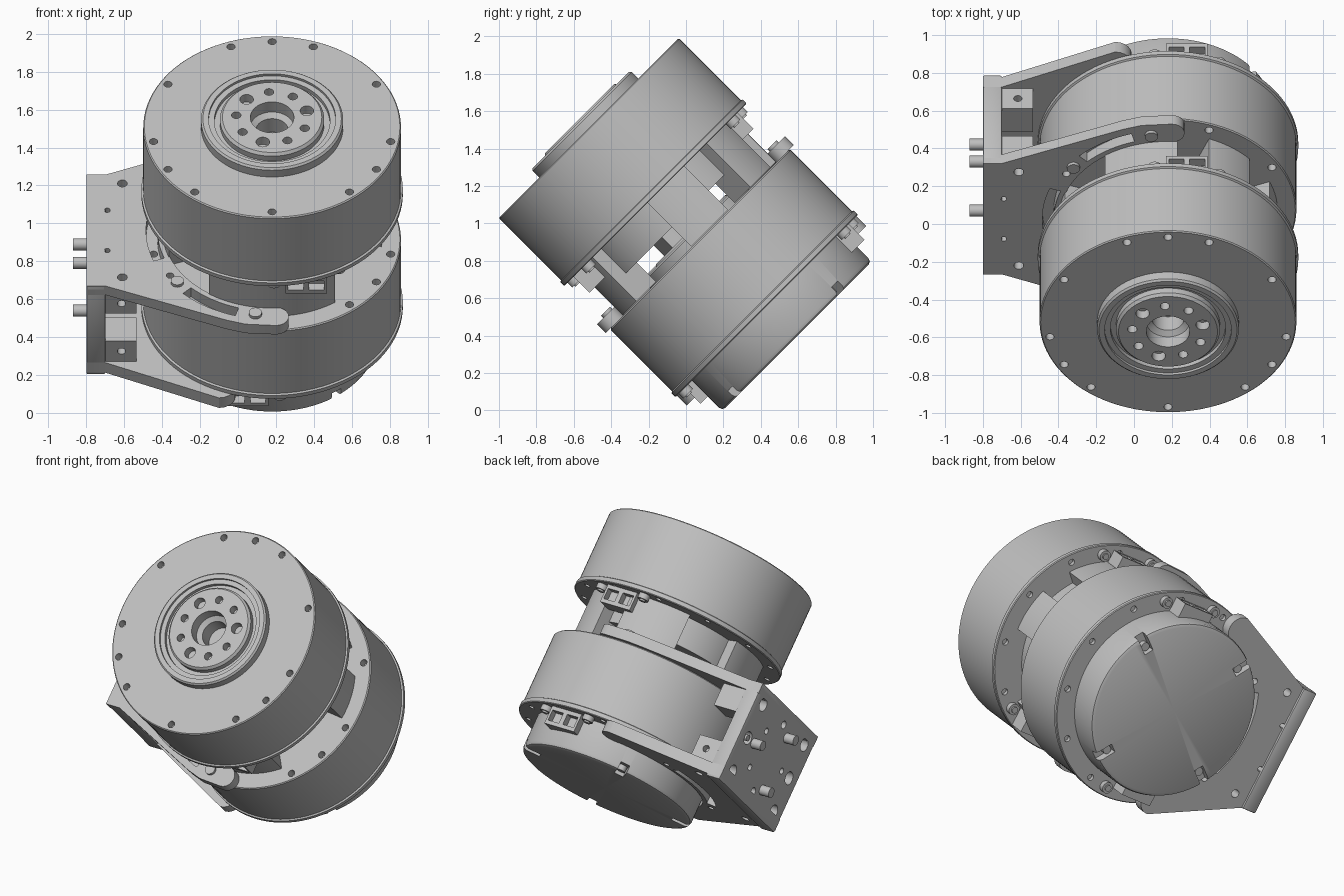
import bpy, bmesh
from math import sin, cos, radians, pi
from mathutils import Vector, Matrix

cube = bpy.data.objects.get("Cube")
if cube:
    bpy.data.objects.remove(cube, do_unlink=True)

grey = bpy.data.materials.new("machined_grey")
grey.use_nodes = True
grey.diffuse_color = (0.52, 0.52, 0.52, 1)
grey.node_tree.nodes["Principled BSDF"].inputs["Base Color"].default_value = grey.diffuse_color

# Local frame: z runs along the tilted drive axis, x and y lie across it
FRAME = Matrix.Translation((0.18, 0.495, 0.495)) @ Matrix.Rotation(pi / 4, 4, 'X')
LOW, HIGH = 0.09, 0.93          # underside of each motor's flange


def circle(r, x=0, y=0, n=20):
    return [(x + r * cos(2 * pi * i / n), y + r * sin(2 * pi * i / n)) for i in range(n)]


def polar(r, deg):
    return r * cos(radians(deg)), r * sin(radians(deg))


def arc(r, a0, a1, n=24):
    return [polar(r, a0 + (a1 - a0) * i / n) for i in range(n + 1)]


def ring_sector(r0, r1, a0, a1):
    return arc(r1, a0, a1) + arc(r0, a1, a0)


def rect(x0, x1, y0, y1):
    return [(x0, y0), (x1, y0), (x1, y1), (x0, y1)]


def prism(bm, pts, z0, z1):
    """Extrude a flat outline between two heights."""
    face = bm.faces.new([bm.verts.new((x, y, z0)) for x, y in pts])
    top = bmesh.ops.extrude_face_region(bm, geom=[face])["geom"]
    new = [v for v in top if isinstance(v, bmesh.types.BMVert)]
    bmesh.ops.translate(bm, verts=new, vec=(0, 0, z1 - z0))
    return new


def x_prism(bm, r, y, z, x0, x1):
    """Round bar lying along x."""
    n = set(bm.verts)
    prism(bm, circle(r), x0, x1)
    for v in set(bm.verts) - n:
        a, b, c = v.co
        v.co = Vector((c, y + a, z + b))


def lathe(bm, profile, n=96):
    verts = [bm.verts.new((r, 0, z)) for r, z in profile]
    edges = [bm.edges.new(p) for p in zip(verts, verts[1:])]
    bmesh.ops.spin(bm, geom=verts + edges, cent=(0, 0, 0), axis=(0, 0, 1),
                   angle=2 * pi, steps=n, use_merge=True)
    bmesh.ops.remove_doubles(bm, verts=bm.verts[:], dist=1e-5)


def finish(name, bm, cutter=None, bevel=0):
    """Make the object, cut its holes, bevel and shade it."""
    def obj(label, b):
        bmesh.ops.recalc_face_normals(b, faces=b.faces[:])
        me = bpy.data.meshes.new(label)
        b.to_mesh(me)
        b.free()
        o = bpy.data.objects.new(label, me)
        bpy.context.collection.objects.link(o)
        o.matrix_world = FRAME
        return o
    ob = obj(name, bm)
    ob.data.materials.append(grey)
    tool = None
    if bevel:
        m = ob.modifiers.new("edge", 'BEVEL')
        m.width, m.segments = bevel, 2
    if cutter:
        tool = obj(name + "_cutter", cutter)
        tool.hide_render = True
        m = ob.modifiers.new("holes", 'BOOLEAN')
        m.operation, m.solver, m.object = 'DIFFERENCE', 'EXACT', tool
    if ob.modifiers:
        bpy.context.view_layer.update()
        ev = ob.evaluated_get(bpy.context.evaluated_depsgraph_get())
        me = bpy.data.meshes.new_from_object(ev)
        ob.modifiers.clear()
        ob.data = me
    if tool:
        bpy.data.objects.remove(tool, do_unlink=True)
    ob.data.shade_smooth()
    ob.data.set_sharp_from_angle(angle=radians(30))
    return ob


# Motor housings: drum, flange, output boss with groove and bore
for name, base in (("lower", LOW), ("upper", HIGH)):
    bm, cut = bmesh.new(), bmesh.new()
    shape = [(0, .38), (.085, .38), (.085, .48), (.115, .5), (.115, .575), (.262, .575),
             (.275, .56), (.275, .525), (.305, .525), (.305, .55), (.335, .55), (.335, .565),
             (.365, .565), (.375, .555), (.375, .505), (.674, .505), (.68, .499), (.68, .035),
             (.69, .03), (.69, .005), (.685, 0), (0, 0)]
    lathe(bm, [(r, base + z) for r, z in shape])
    for a in (90, 70, 30, -10, -30, -50, -90):
        for b in {a, 180 - a} if abs(a) != 90 else {a}:
            prism(cut, circle(.022, *polar(.635, b)), base + .45, base + .55)
    for i in range(12):
        prism(cut, circle(.02, *polar(.635, 15 + 30 * i)), base - .05, base + .025)
    for i in range(9):
        r = .036 if i % 3 == 0 else .025
        prism(cut, circle(r, *polar(.19, 15 + 40 * i)), base + .52, base + .65)
    finish(name + "_motor_housing", bm, cut)

    # Flange screws and cable connectors
    bm = bmesh.new()
    for x, side in ((.1, 1), (-.13 if base == LOW else .18, -1)):
        for dx in (-.17, .17):
            y = side * (.63 ** 2 - (x + dx) ** 2) ** .5
            prism(bm, circle(.036, x + dx, y), base - .035, base)
            prism(bm, circle(.02, x + dx, y), base - .045, base - .035)
    finish(name + "_flange_screws", bm)
    bm, cut = bmesh.new(), bmesh.new()
    for x, side in ((.1, 1), (-.13 if base == LOW else .18, -1)):
        ys = sorted((side * .5, side * .62))
        prism(bm, rect(x - .11, x + .11, *ys), base - .12, base)
        for dx in (-.055, .055):
            ys = sorted((side * .57, side * .7))
            prism(cut, rect(x + dx - .04, x + dx + .04, *ys), base - .095, base - .025)
    finish(name + "_connectors", bm, cut)

# Rear cover of the lower motor with four screw notches
bm, cut, screws = bmesh.new(), bmesh.new(), bmesh.new()
lathe(bm, [(0, LOW + .01), (.565, LOW + .01), (.565, -.115), (.558, -.132), (.54, -.14), (0, -.14)])
for a in (37, 127, 217, 307):
    ux, uy = polar(1, a)
    prism(cut, [(ux * r - uy * w, uy * r + ux * w)
                for r, w in ((.45, -.03), (.62, -.03), (.62, .03), (.45, .03))], -.2, -.085)
    prism(screws, circle(.027, *polar(.485, a)), -.12, -.07)
finish("rear_cover", bm, cut)
finish("rear_cover_screws", screws)

# Open rear of the upper motor: core plus spacer blocks
bm = bmesh.new()
prism(bm, circle(.5, n=64), .745, HIGH + .01)
finish("upper_motor_core", bm)
bm = bmesh.new()
for a0, a1 in ((-6, 22), (42, 68), (85, 125), (160, 200), (235, 305)):
    prism(bm, ring_sector(.4, .58, a0, a1), .6, HIGH + .01)
finish("spacer_blocks", bm)


# Bracket cheeks: tapered plates whose arms wrap around the motor
def cheek(name, z0, z1, tip, slots):
    x, ri = tip, .575
    yi = (ri ** 2 - x ** 2) ** .5
    yo = min(.71, .42 + .43 * (x + .88))
    half = (yo - yi) / 2
    cap = [(x + half * cos(t), yo - half + half * sin(t))
           for t in (pi / 2 - pi * i / 10 for i in range(11))]
    upper = [(-.98, .415), (-.88, .415)]
    if tip > -.1:
        upper += [(-.24, .67), (-.14, .7)]
    upper += cap
    rad = lambda p: (p[0] ** 2 + p[1] ** 2) ** .5
    inner = [(px, py) for px, py in arc(ri, 90, 180, 40) if px < x - .02]
    half_outline = upper + inner
    outline = half_outline + [(px, -py) for px, py in reversed(half_outline[:-1])]
    bm, cut = bmesh.new(), bmesh.new()
    prism(bm, outline, z0, z1)
    for a0, a1 in slots:
        prism(cut, ring_sector(.605, .665, a0, a1), z0 - .05, z1 + .05)
    for s in (-1, 1):
        prism(cut, circle(.026, -.79, s * .35), z0 - .05, z1 + .05)
        prism(cut, circle(.016, -.87, s * .15), z0 - .05, z1 + .05)
        prism(cut, circle(.02, *polar(.635, 180 + s * 32)), z0 - .05, z1 + .05)
    finish(name, bm, cut)


cheek("upper_cheek", .595, .662, .02, ((107, 135), (160, 200), (225, 253)))
cheek("lower_cheek", .015, LOW, -.28, ((155, 205),))

# Screws holding the upper cheek to the motor
bm = bmesh.new()
for a in (98, 142, 218, 262):
    prism(bm, circle(.034, *polar(.635, a)), .64, .68)
finish("cheek_screws", bm)

# Side plate with mounting holes
bm, cut = bmesh.new(), bmesh.new()
prism(bm, rect(-.98, -.88, -.415, .415), .0, .662)
for y in (-.31, 0, .31):
    for z in (.1, .33, .56):
        if y or z != .33:
            x_prism(cut, .042 if y else .025, y, z, -1.05, -.8)
for y, z in ((.15, .2), (.15, .45), (-.2, .33), (.31, .33)):
    x_prism(cut, .02, y, z, -1.05, -.8)
finish("side_plate", bm, cut, bevel=.008)

# Locating pegs on the side plate
bm = bmesh.new()
for y, z in ((.226, .332), (-.09, .51), (-.085, .148)):
    x_prism(bm, .032, y, z, -1.05, -.95)
finish("locating_pegs", bm)

# Threaded corner blocks joining cheeks and side plate
bm, cut = bmesh.new(), bmesh.new()
for s in (-1, 1):
    for z0, z1 in ((LOW, .24), (.445, .595)):
        prism(bm, rect(-.88, -.715, *sorted((s * .23, s * .405))), z0, z1)
        new = prism(cut, circle(.022), .36, .5)
        for v in set(w for e in new for f in e.link_faces for w in f.verts):
            a, b, c = v.co
            v.co = Vector((-.795 + a, s * c, (z0 + z1) / 2 + b))
finish("corner_blocks", bm, cut)
